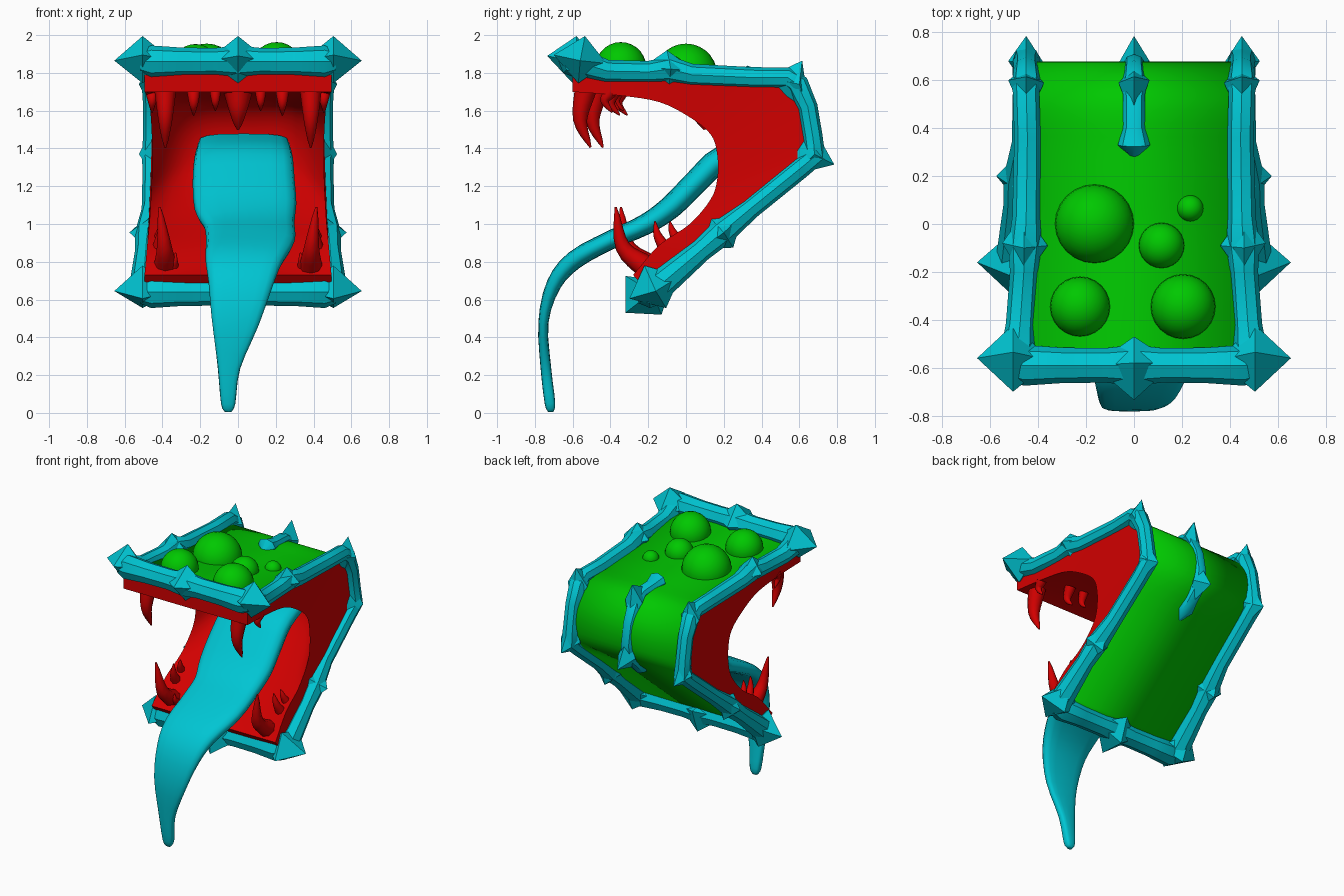
import bpy, bmesh, math
from mathutils import Vector

if "Cube" in bpy.data.objects:
    bpy.data.objects.remove(bpy.data.objects["Cube"])


def material(name, rgb):
    m = bpy.data.materials.new(name)
    m.use_nodes = True
    m.diffuse_color = (*rgb, 1)
    m.node_tree.nodes["Principled BSDF"].inputs["Base Color"].default_value = (*rgb, 1)
    return m


TEAL = material("teal", (0, 0.56, 0.65))
RED = material("red", (0.64, 0, 0))
GREEN = material("green", (0, 0.58, 0))
X, Z = Vector((1, 0, 0)), Vector((0, 0, 1))


def finish(name, bm, mat, angle=40):
    bmesh.ops.recalc_face_normals(bm, faces=bm.faces)
    me = bpy.data.meshes.new(name)
    bm.to_mesh(me)
    bm.free()
    me.materials.append(mat)
    ob = bpy.data.objects.new(name, me)
    bpy.context.collection.objects.link(ob)
    bpy.ops.object.select_all(action="DESELECT")
    ob.select_set(True)
    bpy.context.view_layer.objects.active = ob
    bpy.ops.object.shade_smooth_by_angle(angle=math.radians(angle))
    return ob


def spline(pts, steps):
    """Catmull-Rom curve through 2D or 3D points."""
    p = [Vector(q) for q in pts]
    p = [2 * p[0] - p[1]] + p + [2 * p[-1] - p[-2]]
    out = []
    for a, b, c, d in zip(p, p[1:], p[2:], p[3:]):
        for k in range(steps):
            t = k / steps
            out.append(b + (c - a) * (t / 2) + (2 * a - 5 * b + 4 * c - d) * (t * t / 2)
                       + (3 * b - a - 3 * c + d) * (t ** 3 / 2))
    return out + [p[-2]]


def bridge(bm, rings, closed=True):
    n = len(rings[0])
    for a, b in zip(rings, rings[1:]):
        for i in range(n if closed else n - 1):
            j = (i + 1) % n
            bm.faces.new((a[i], a[j], b[j], b[i]))


def sweep(bm, pts, radii, ref=X, sides=8, power=1.0):
    """Tube along pts; each radius is (along ref, across ref)."""
    rings = []
    for i, p in enumerate(pts):
        t = (pts[min(i + 1, len(pts) - 1)] - pts[max(i - 1, 0)]).normalized()
        v = t.cross(ref).normalized()
        u = v.cross(t)
        ring = []
        for k in range(sides):
            a = 2 * math.pi * k / sides
            c, s = [math.copysign(abs(f) ** power, f) for f in (math.cos(a), math.sin(a))]
            ring.append(bm.verts.new(p + u * (c * radii[i][0]) + v * (s * radii[i][1])))
        rings.append(ring)
    bridge(bm, rings)
    bm.faces.new(rings[0])
    bm.faces.new(rings[-1])


def knot(bm, centre, out, inn, *ring, s=1):
    """Eight-faced thorny knot: two x reaches and four (y, z) points around them."""
    x, y, z = centre
    ends = [bm.verts.new((s * (x + d), y + ey, z + ez)) for d, ey, ez in ((out, .01, 0), (-inn, 0, 0))]
    loop = [bm.verts.new((s * x, y + dy, z + dz)) for dy, dz in ring]
    for i in range(4):
        for end in ends:
            bm.faces.new((loop[i], loop[(i + 1) % 4], end))


# Side profiles (y, z) of the book: cover line outside, mouth line inside
OUTER = spline([(-.6, 1.835), (-.35, 1.815), (0, 1.785), (.3, 1.77), (.52, 1.75), (.64, 1.63),
                (.67, 1.47), (.62, 1.33), (.4, 1.14), (.1, .89), (-.2, .64)], 4)
INNER = spline([(-.6, 1.70), (-.35, 1.68), (-.14, 1.645), (.02, 1.565), (.13, 1.475), (.165, 1.37),
                (.165, 1.235), (.13, 1.13), (.02, 1.0), (-.14, .89), (-.28, .73)], 4)

# Red mouth, hollowed towards the throat
bm = bmesh.new()
rows, COLS = [], 16
for i, (o, q) in enumerate(zip(OUTER, INNER)):
    t = i / (len(OUTER) - 1)
    w = .455 + .04 * (2 * t - 1) ** 2
    row = [bm.verts.new((-w, *o))]
    for k in range(COLS + 1):
        f = 2 * k / COLS - 1
        depth = .62 * max(0, math.sin(math.pi * t)) ** .6 * (1 - f ** 4)
        row.append(bm.verts.new((w * f, *q.lerp(o, depth))))
    row.append(bm.verts.new((w, *o)))
    rows.append(row)
bridge(bm, rows)
bm.faces.new(rows[0])
bm.faces.new(rows[-1])
finish("mouth", bm, RED)

# Green cover wrapping the outside
bm = bmesh.new()
bridge(bm, [[bm.verts.new((s * .455, *o)) for s in (-1, 1)] for o in OUTER], closed=False)
cover = finish("cover", bm, GREEN)
solid = cover.modifiers.new("thickness", "SOLIDIFY")
solid.thickness, solid.offset = .016, 0

# Domed warts on the upper cover
for i, (x, y, r) in enumerate([(-.165, 0, .165), (.235, .065, .055), (.115, -.09, .095),
                               (-.225, -.345, .125), (.205, -.345, .135)]):
    bm = bmesh.new()
    bmesh.ops.create_uvsphere(bm, u_segments=24, v_segments=14, radius=r)
    bmesh.ops.bisect_plane(bm, geom=bm.verts[:] + bm.edges[:] + bm.faces[:], plane_co=(0, 0, -.03),
                           plane_no=Z, clear_inner=True)
    bmesh.ops.translate(bm, verts=bm.verts, vec=(x, y, 1.79 - .11 * y))
    finish(f"wart_{i + 1}", bm, GREEN)

# Side rails (x, y, z, radius) with a knot at each bend and midway
RAIL = [(.49, -.58, 1.86, .075), (.475, -.42, 1.81, .06), (.46, -.2, 1.805, .058), (.455, -.09, 1.82, .07),
        (.45, .03, 1.79, .058), (.445, .36, 1.775, .055), (.45, .54, 1.775, .055), (.45, .59, 1.74, .06),
        (.45, .645, 1.62, .052), (.45, .67, 1.47, .052), (.45, .685, 1.36, .06), (.45, .6, 1.29, .055),
        (.455, .34, 1.08, .055), (.475, .19, .955, .07), (.485, .08, .86, .06), (.5, -.17, .65, .08)]
TOP_BEND = (.59, 1.74), (.025, .125), (.065, -.15), (-.06, -.07), (-.16, .035)
LOW_BEND = (.67, 1.37), (.115, -.055), (-.1, -.11), (-.09, .02), (0, .15)
for s, side in ((-1, "right"), (1, "left")):
    bm = bmesh.new()
    sweep(bm, [Vector((s * x, y, z)) for x, y, z, r in RAIL], [(r, r) for *_, r in RAIL])
    knot(bm, (.46, -.09, 1.82), .09, .1, (-.01, .1), (.14, -.01), (0, -.09), (-.14, .01), s=s)
    knot(bm, (.475, .19, .955), .1, .09, (.06, -.08), (-.11, -.09), (-.055, .07), (.11, .09), s=s)
    for mid, *ring in (TOP_BEND, LOW_BEND):
        knot(bm, (.45, *mid), .075, .075, *ring, s=s)
    finish(f"{side}_rail", bm, TEAL)

# Spine strip down the middle of the back
STRIP = [(.28, 1.76, .015), (.33, 1.785, .068), (.4, 1.775, .045), (.52, 1.77, .045), (.585, 1.73, .05),
         (.65, 1.6, .042), (.675, 1.46, .042), (.665, 1.37, .05), (.58, 1.29, .05), (.52, 1.24, .06),
         (.46, 1.19, .012)]
bm = bmesh.new()
sweep(bm, [Vector((0, y, z)) for y, z, r in STRIP], [(r, r * .8) for *_, r in STRIP])
for mid, *ring in (TOP_BEND, LOW_BEND):
    knot(bm, (0, *mid), .065, .065, *ring)
finish("spine_strip", bm, TEAL)

# Front bars of both lids, swelling into knots at the middle and the corners
LIPS = [("upper_lip", -.59, 1.86, [(.01, .135), (.12, .005), (0, -.125), (-.145, .03)],
         [(.035, .13), (.15, -.015), (0, -.12), (-.13, .03)]),
        ("lower_lip", -.19, .64, [(-.13, .085), (-.13, -.11), (.06, -.12), (.12, .05)],
         [(-.05, .135), (-.13, -.04), (.065, -.09), (.14, .08)])]
for name, y, z, middle, corner in LIPS:
    bm = bmesh.new()
    xs = [-.52, -.46, -.3, -.12, 0, .12, .3, .46, .52]
    rad = [.06, .085, .074, .072, .085, .072, .074, .085, .06]
    sweep(bm, [Vector((x, y, z)) for x in xs], [(r, r) for r in rad], ref=Z)
    knot(bm, (0, y, z), .17, .17, *middle)
    for s in (-1, 1):
        knot(bm, (.505, y + .02, z + .005), .15, .16, *corner, s=s)
    finish(name, bm, TEAL)

# Teeth: base, bend, tip, base radius, and how far back the right-hand one sits
TEETH = [("upper_fang", (.385, -.53, 1.72), (.385, -.56, 1.55), (.385, -.505, 1.405), .058, .065),
         ("upper_rear_tooth", (.455, -.4, 1.70), (.455, -.43, 1.65), (.455, -.39, 1.59), .035, .03),
         ("upper_front_tooth", (.235, -.37, 1.72), (.235, -.4, 1.64), (.235, -.35, 1.575), .038, .04),
         ("upper_small_tooth", (.12, -.37, 1.72), (.12, -.39, 1.65), (.12, -.35, 1.6), .032, .02),
         ("palate_tooth", (0, .08, 1.7), (0, .07, 1.6), (0, .1, 1.5), .075, 0),
         ("lower_fang", (.385, -.21, .77), (.39, -.335, .88), (.415, -.372, 1.09), .062, .027),
         ("lower_front_tooth", (.34, -.22, .78), (.335, -.245, .81), (.33, -.25, .85), .025, 0),
         ("lower_rear_tooth", (.42, -.11, .87), (.41, -.15, .94), (.4, -.165, 1.015), .035, 0),
         ("lower_small_tooth", (.42, -.05, .92), (.41, -.075, .97), (.4, -.085, 1.015), .028, 0)]
for name, base, bend, tip, r, shift in TEETH:
    for s, side in (((-1, "right"), (1, "left")) if base[0] else ((1, "centre"),)):
        pts = spline([(s * x, y + (shift if s < 0 else 0), z) for x, y, z in (base, bend, tip)], 4)
        n = len(pts) - 1
        bm = bmesh.new()
        sweep(bm, pts, [(r * (1.03 - i / n) ** .7,) * 2 for i in range(n + 1)])
        finish(f"{name}_{side}", bm, RED, 60)

# Tongue: x, y, z, half width, half thickness
TONGUE = [(.03, .45, 1.43, .24, .05), (.03, .2, 1.355, .26, .065), (.03, .06, 1.23, .27, .065),
          (.04, -.08, 1.09, .27, .062), (.06, -.22, .995, .24, .055), (.065, -.4, .915, .235, .05),
          (.03, -.59, .81, .205, .05), (.012, -.7, .68, .17, .04), (-.015, -.755, .48, .125, .027),
          (-.048, -.742, .24, .06, .028), (-.052, -.72, .05, .038, .028), (-.052, -.716, .005, .018, .014)]
bm = bmesh.new()
sweep(bm, spline([p[:3] for p in TONGUE], 3), spline([p[3:] for p in TONGUE], 3), sides=16, power=.65)
finish("tongue", bm, TEAL, 60)
